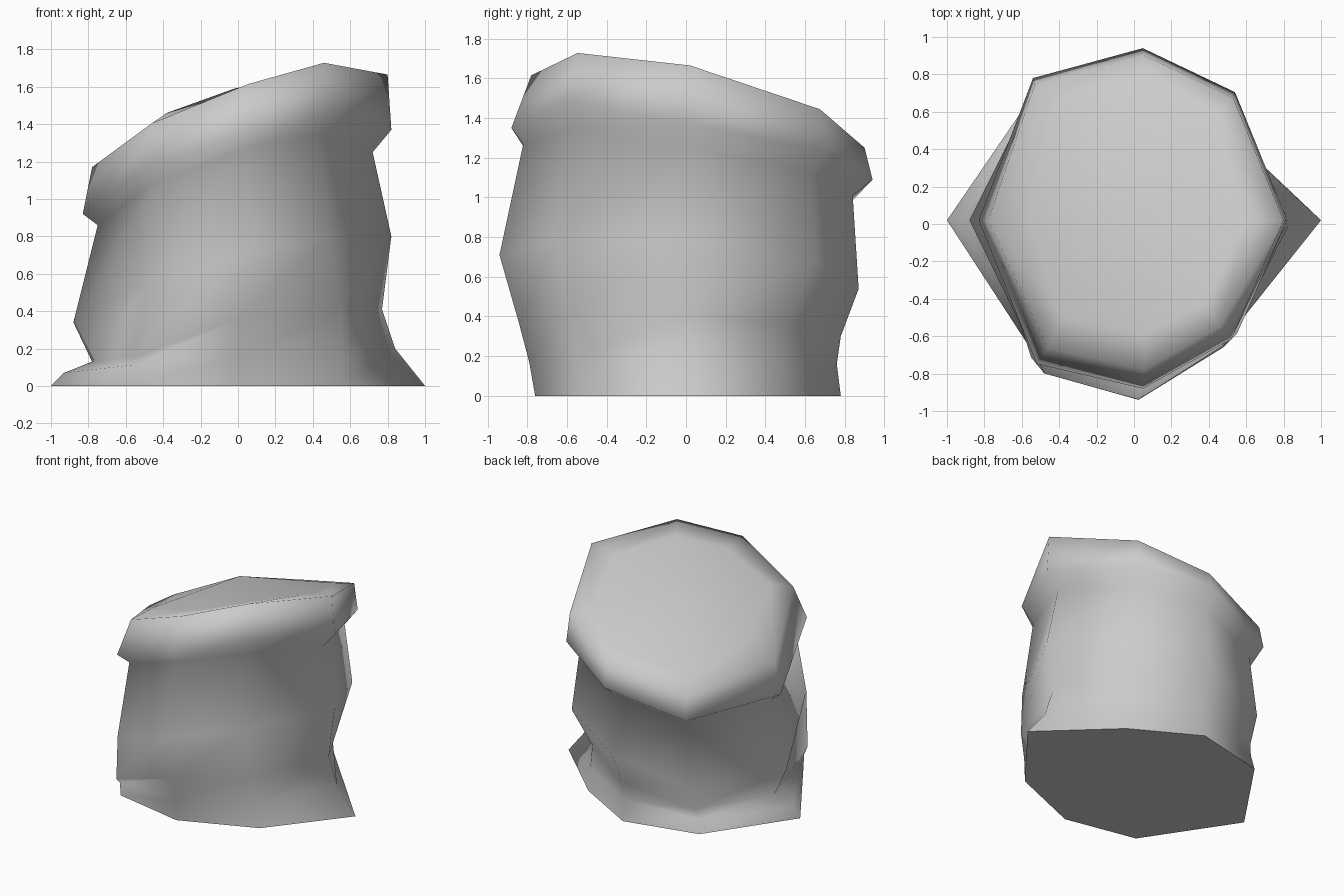
import bpy
import bmesh

cube = bpy.data.objects.get("Cube")
if cube:
    bpy.data.objects.remove(cube, do_unlink=True)

# Stone grey
grey = bpy.data.materials.new("stone_grey")
grey.use_nodes = True
colour = (0.6, 0.6, 0.6, 1.0)
grey.diffuse_color = colour
grey.node_tree.nodes["Principled BSDF"].inputs["Base Color"].default_value = colour

# Each ring: (left reach, z), (right reach, z), (front reach, z), (back reach, z),
# corner x at the back and at the front, size of the dented back corner,
# then extra height of the front left-hand and right-hand corners
base = ((-1, 0), (1, 0), (-.76, 0), (.78, 0), .57, .56, .86, 0, 0)
flare = ((-.93, .07), (.84, .2), (-.79, .17), (.76, .16), .55, .55, .87, 0, 0)
waist = ((-.78, .13), (.77, .41), (-.84, .36), (.78, .3), .53, .55, .86, -.07, 0)
bulge = ((-.88, .34), (.82, .8), (-.94, .71), (.87, .54), .53, .48, 1, 0, 0)
neck = ((-.75, .86), (.72, 1.25), (-.82, 1.27), (.84, 1.01), .48, .45, 1, 0, .04)
lip = ((-.83, .92), (.82, 1.37), (-.88, 1.35), (.94, 1.09), .54, .52, 1, 0, .07)
rim = ((-.78, 1.17), (.8, 1.665), (-.78, 1.615), (.9, 1.25), .53, .46, 1, -.02, .04)
top = ((-.57, 1.31), (.6, 1.63), (-.59, 1.59), (.76, 1.31), .42, .38, 1, 0, .02)
apex = (-.02, .05, 1.59)


def ring_points(ring):
    """Eight points on a tilted, uneven ring, counter-clockwise from +x."""
    (xn, zl), (xp, zr), (yn, zf), (yp, zb), back, front, dent, lift_l, lift_r = ring
    middle = (zl + zr + zf + zb) / 4
    tilt_x = (zr - zl) / (xp - xn)
    tilt_y = (zb - zf) / (yp - yn)

    def diagonal(x, y, lift=0):
        return (x, y, middle + tilt_x * x + tilt_y * y + lift)

    lean = 0.04 * middle
    return [
        (xp, 0.02, zr), diagonal(back * dent, yp * .75 * dent),
        (lean, yp, zb), diagonal(-back, yp * .83),
        (xn, 0.02, zl), diagonal(-front, yn * .85, lift_l),
        (lean, yn, zf), diagonal(front, yn * .7, lift_r),
    ]


# Body skinned through the rings
bm = bmesh.new()
loops = [[bm.verts.new(p) for p in ring_points(r)]
         for r in (base, flare, waist, bulge, neck, lip, rim, top)]
for low, high in zip(loops, loops[1:]):
    for i in range(len(low)):
        j = (i + 1) % len(low)
        bm.faces.new((low[i], low[j], high[j], high[i]))

# Gently domed top
peak = bm.verts.new(apex)
for i, v in enumerate(loops[-1]):
    bm.faces.new((v, loops[-1][(i + 1) % len(loops[-1])], peak))

# Soft sides with a flat, crisp underside
for face in bm.faces:
    face.smooth = True
underside = bm.faces.new(reversed(loops[0]))
for edge in underside.edges:
    edge.smooth = False
bmesh.ops.recalc_face_normals(bm, faces=bm.faces)

mesh = bpy.data.meshes.new("stump_body")
bm.to_mesh(mesh)
bm.free()
mesh.materials.append(grey)
stump = bpy.data.objects.new("stump_body", mesh)
bpy.context.collection.objects.link(stump)
